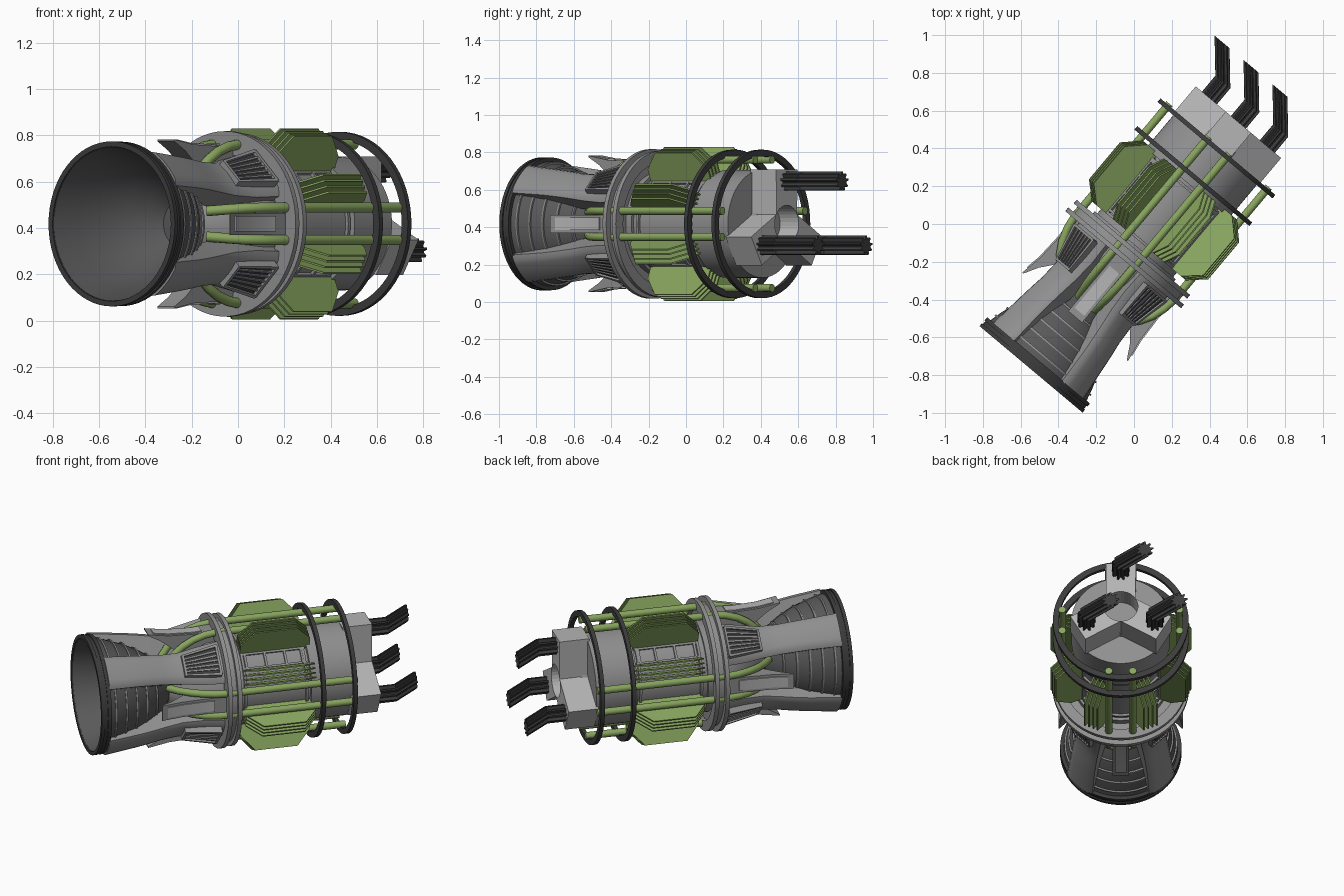
import bpy, bmesh, math
from mathutils import Matrix, Vector

if "Cube" in bpy.data.objects:
    bpy.data.objects.remove(bpy.data.objects["Cube"])

# Engine axis lies along local X, then is turned 50 degrees and lifted
M = Matrix.Translation((0.058, -0.051, 0.418)) @ Matrix.Rotation(math.radians(50), 4, 'Z')


def material(name, c):
    m = bpy.data.materials.new(name)
    m.diffuse_color = (*c, 1)
    m.use_nodes = True
    m.node_tree.nodes["Principled BSDF"].inputs["Base Color"].default_value = m.diffuse_color
    return m


LIGHT = material("light_grey", (0.46, 0.46, 0.465))
GREY = material("mid_grey", (0.28, 0.28, 0.285))
BELL = material("dark_grey", (0.10, 0.10, 0.10))
BLACK = material("charcoal", (0.045, 0.045, 0.047))
GREEN = material("leaf_green", (0.25, 0.38, 0.115))

SIDES = [0, 90, 180, 270]
DIAG = [45, 135, 225, 315]


def P(t, r, s, deg):
    """Point at axial t, radial r, tangential s, in the frame at angle deg."""
    a = math.radians(deg)
    return Vector((t, r * math.cos(a) - s * math.sin(a), r * math.sin(a) + s * math.cos(a)))


def build(name, parts, mat, smooth=True):
    bm = bmesh.new()
    for verts, faces in parts:
        vs = [bm.verts.new(M @ Vector(v)) for v in verts]
        for f in faces:
            bm.faces.new([vs[i] for i in f])
    bmesh.ops.recalc_face_normals(bm, faces=bm.faces[:])
    me = bpy.data.meshes.new(name)
    bm.to_mesh(me)
    bm.free()
    me.materials.append(mat)
    ob = bpy.data.objects.new(name, me)
    bpy.context.collection.objects.link(ob)
    if smooth:
        bpy.context.view_layer.objects.active = ob
        ob.select_set(True)
        bpy.ops.object.shade_smooth_by_angle(angle=math.radians(35))
        ob.select_set(False)
    return ob


def loft(loops, caps=True, closed=False):
    """Skin a list of equal closed loops."""
    n, k = len(loops[0]), len(loops)
    verts = [v for l in loops for v in l]
    faces = []
    for i in range(k if closed else k - 1):
        j = (i + 1) % k
        faces += [(i * n + q, i * n + (q + 1) % n, j * n + (q + 1) % n, j * n + q) for q in range(n)]
    if caps and not closed:
        faces += [tuple(range(n)), tuple(range((k - 1) * n, k * n))]
    return verts, faces


def lathe(prof, closed=False, n=64):
    return loft([[P(t, r, 0, 360 * i / n) for i in range(n)] for t, r in prof], True, closed)


def ring(t0, t1, r0, r1):
    return lathe([(t0, r0), (t0, r1), (t1, r1), (t1, r0)], True)


def prism(pts, s0, s1, deg):
    """Axial/radial outline given thickness in the tangential direction."""
    return loft([[P(t, r, s, deg) for t, r in pts] for s in (s0, s1)])


def box(t0, t1, r0, r1, s0, s1, deg):
    return prism([(t0, r0), (t1, r0), (t1, r1), (t0, r1)], s0, s1, deg)


def sector(sections, deg, n=8):
    """Curved strut: sections of (t, inner r, outer r, half angle)."""
    loops = []
    for t, r0, r1, h in sections:
        arc = [deg - h + 2 * h * i / n for i in range(n + 1)]
        loops.append([P(t, r1 - (0.012 if i in (0, n) else 0), 0, a) for i, a in enumerate(arc)]
                     + [P(t, r0, 0, a) for a in reversed(arc)])
    return loft(loops)


def tube(path, rad, n=12):
    loops = []
    for i, p in enumerate(path):
        d = (path[min(i + 1, len(path) - 1)] - path[max(i - 1, 0)]).normalized()
        u = d.cross(Vector((0.03, 0.71, -0.70))).normalized()
        w = d.cross(u)
        loops.append([p + rad * (math.cos(2 * math.pi * k / n) * u + math.sin(2 * math.pi * k / n) * w)
                      for k in range(n)])
    return loft(loops)


# Main body: rear cone, middle drum, front drum
build("body_core", [lathe([(-0.465, 0.11), (-0.42, 0.15), (-0.33, 0.23), (-0.22, 0.275), (-0.08, 0.28),
                           (-0.08, 0.262), (0.35, 0.262), (0.35, 0.288), (0.60, 0.288)])], GREY)
build("body_bands", [ring(t, t + 0.015, 0.25, 0.277) for t in (-0.05, 0.32)], GREY)

# Panel frames on the middle drum
frames = []
for a in DIAG:
    frames += [box(-0.05, 0.34, 0.24, 0.272, s - 0.006, s + 0.006, a) for s in (-0.045, 0.045)]
    frames += [box(t, t + 0.014, 0.24, 0.274, -0.045, 0.045, a) for t in (-0.03, 0.09, 0.21, 0.31)]
build("drum_frames", frames, GREY, False)

# Collars: grey pair behind the drum, dark hoops at the front
build("rear_collars", [ring(-0.180, -0.155, 0.30, 0.400), ring(-0.155, -0.120, 0.27, 0.365),
                       ring(-0.120, -0.095, 0.33, 0.392)], GREY)
build("front_hoops", [ring(t - 0.012, t + 0.012, 0.362, 0.397) for t in (0.398, 0.589)], BLACK)

# Exhaust bell with inner wall, ridges and rim
outer = [(-0.47, 0.115), (-0.53, 0.17), (-0.60, 0.225), (-0.69, 0.272), (-0.80, 0.312), (-0.93, 0.346)]
inner = [(t, r - 0.014) for t, r in reversed(outer)]
build("exhaust_bell", [lathe(outer + inner)], BELL)
build("bell_ridges", [ring(t - 0.005, t + 0.005, r - 0.007, r + 0.008) for t, r in
                      ((-0.56, 0.196), (-0.63, 0.240), (-0.70, 0.276), (-0.77, 0.301), (-0.84, 0.323))], GREY)
build("bell_rim", [ring(-0.938, -0.918, 0.333, 0.356), ring(-0.918, -0.898, 0.335, 0.349),
                   ring(-0.898, -0.876, 0.333, 0.355)], BLACK)

# Diagonal struts holding the bell
build("bell_struts", [sector([(-0.88, 0.330, 0.365, 17), (-0.80, 0.31, 0.355, 17), (-0.69, 0.275, 0.341, 17),
                              (-0.60, 0.228, 0.327, 17.5), (-0.53, 0.18, 0.314, 18), (-0.42, 0.16, 0.302, 20),
                              (-0.30, 0.19, 0.318, 23), (-0.16, 0.24, 0.345, 24)], a) for a in DIAG], GREY)

# Louvred vents at the root of each strut, narrowing to the rear
frame, slots, bars = [], [], []


def slab(t0, t1, lo, hi, s0, s1, a):
    r = lambda t: 0.306 + (t + 0.41) * 0.17
    k = lambda t: 0.66 + (t + 0.41) * 1.6
    return loft([[P(t, r(t) + h, s * k(t), a) for s, h in ((s0, lo), (s1, lo), (s1, hi), (s0, hi))]
                 for t in (t0, t1)])


for a in DIAG:
    slots.append(slab(-0.395, -0.21, -0.06, 0.006, -0.085, 0.085, a))
    frame += [slab(-0.41, -0.20, -0.06, 0.018, s - 0.008, s + 0.008, a) for s in (-0.09, 0.09)]
    frame += [slab(t, t + 0.014, -0.06, 0.018, -0.09, 0.09, a) for t in (-0.41, -0.21)]
    bars += [slab(-0.397, -0.205, 0.0, 0.013, s - 0.005, s + 0.005, a) for s in (-0.056, -0.028, 0, 0.028, 0.056)]
build("vent_slots", slots, BLACK, False)
build("vent_frames", frame, GREY, False)
build("vent_bars", bars, GREY, False)

# Flared tail flaps with a light panel
flap = [(-0.15, 0.345), (-0.30, 0.336), (-0.45, 0.343), (-0.575, 0.365), (-0.575, 0.357), (-0.50, 0.315),
        (-0.42, 0.25), (-0.33, 0.20), (-0.15, 0.20)]
build("tail_flaps", [prism(flap, -0.048, 0.048, a) for a in SIDES], GREY)
build("flap_panels", [prism([(-0.25, 0.338), (-0.30, 0.334), (-0.45, 0.340), (-0.54, 0.356), (-0.54, 0.365),
                             (-0.45, 0.350), (-0.30, 0.343), (-0.25, 0.347)], -0.033, 0.033, a) for a in SIDES], LIGHT)

# Paired fuel pipes
route = [(0.61, 0.343, 0.07), (0.2, 0.343, 0.07), (-0.17, 0.343, 0.07), (-0.24, 0.333, 0.07), (-0.31, 0.310, 0.07),
         (-0.37, 0.275, 0.068), (-0.43, 0.22, 0.062), (-0.48, 0.15, 0.055)]
build("fuel_pipes", [tube([P(t, r, s * g, a) for t, r, s in route], 0.022) for a in SIDES for g in (-1, 1)], GREEN)

# Cooling fins: eight stacks of four thin clipped plates, leaning to the diagonals
plate = [(-0.05, 0.25), (0.37, 0.25), (0.37, 0.338), (0.285, 0.432), (0.03, 0.432), (-0.05, 0.338)]
build("cooling_fins", [prism(plate, g * s - 0.004, g * s + 0.004, a + g * 22.5)
                       for a in SIDES for g in (-1, 1) for s in (-0.03, -0.003, 0.024, 0.051)], GREEN, False)

# Front blocks around a round bore
block = [(-0.088, 0.29), (0.088, 0.29)] + [(0.1 * math.sin(math.radians(q)), 0.1 * math.cos(math.radians(q)))
                                           for q in range(60, -61, -12)]
build("front_blocks", [loft([[P(t, r, s, a) for s, r in block] for t in (0.59, 0.77)])
                       for a in (90, 210, 330)], LIGHT, False)
build("bore_disc", [lathe([(0.59, 0.105), (0.64, 0.105)], n=32)], GREY)

# Bent toothed rods on the blocks
rods = []
for y, z in ((0, 0.228), (0.2, -0.115), (-0.2, -0.115)):
    loops = []
    for t, dy in ((0.75, 0), (0.88, 0), (1.04, 0.14)):
        loop = []
        for i in range(36):
            r = 0.052 if i % 4 < 2 else 0.034
            c = 2 * math.pi * (i + 0.5) / 36
            loop.append(Vector((t, y + dy + r * math.cos(c), z + r * math.sin(c))))
        loops.append(loop)
    rods.append(loft(loops))
build("toothed_rods", rods, BLACK, False)
